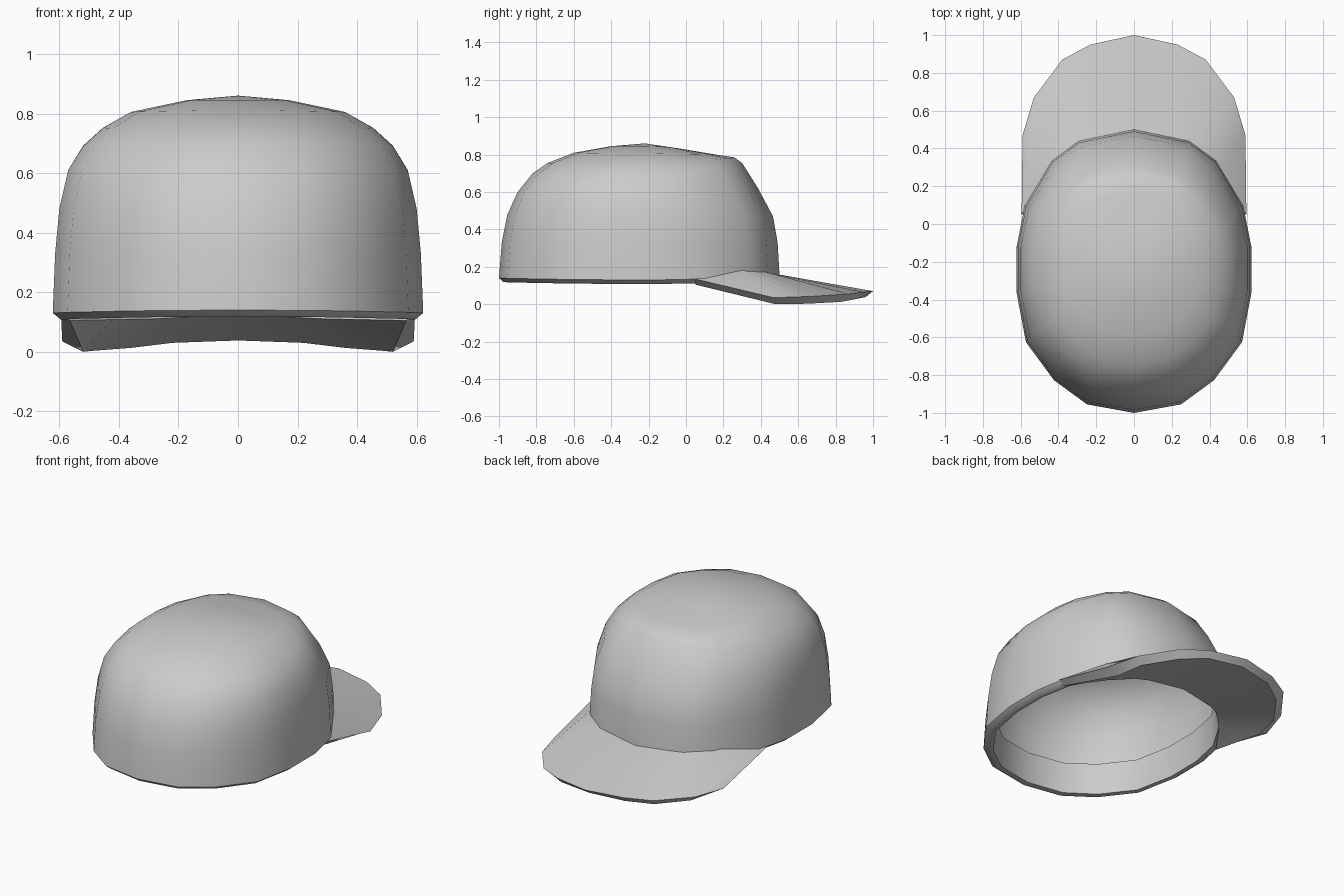
import bpy, bmesh, math

if "Cube" in bpy.data.objects:
    bpy.data.objects.remove(bpy.data.objects["Cube"])

# plan outline of the crown, right half, from front (-y) to brim side (+y), normalised
HALF = [(0, -1), (.4, -.94), (.68, -.77), (.92, -.5), (1, -.15),
        (1, .17), (.93, .46), (.7, .78), (.47, .92), (0, 1)]
PLAN = HALF + [(-x, y) for x, y in HALF[-2:0:-1]]


def finish(bm, name, angle):
    bmesh.ops.recalc_face_normals(bm, faces=bm.faces)
    me = bpy.data.meshes.new(name)
    bm.to_mesh(me)
    bm.free()
    ob = bpy.data.objects.new(name, me)
    bpy.context.collection.objects.link(ob)
    bpy.ops.object.select_all(action='DESELECT')
    ob.select_set(True)
    bpy.context.view_layer.objects.active = ob
    bpy.ops.object.shade_smooth_by_angle(angle=math.radians(angle))
    return ob


def ring(bm, yb, zb, yf, zf, w, zs):
    c, h = (yb + yf) / 2, (yf - yb) / 2
    return [bm.verts.new((u * w, c + v * h, zs + ((zb if v < 0 else zf) - zs) * v * v))
            for u, v in PLAN]


def bridge(bm, a, b, closed=True):
    n = len(a)
    for i in range(n if closed else n - 1):
        j = (i + 1) % n
        bm.faces.new((a[i], a[j], b[j], b[i]))


# crown: inner sweatband, turned rim, then the dome rings
# (back y, back z, brim-side y, brim-side z, half width, side z)
RINGS = [
    (-.93, .31, .43, .31, .555, .30),
    (-.94, .12, .44, .12, .57, .11),
    (-.975, .118, .475, .13, .595, .108),
    (-1.0, .14, .50, .155, .622, .13),
    (-.985, .33, .49, .33, .614, .33),
    (-.955, .48, .465, .47, .60, .48),
    (-.90, .60, .385, .62, .57, .61),
    (-.82, .70, .30, .755, .52, .69),
    (-.74, .755, .26, .785, .455, .75),
    (-.60, .81, .16, .80, .36, .805),
    (-.40, .845, -.03, .832, .17, .845),
]
bm = bmesh.new()
loops = [ring(bm, *r) for r in RINGS]
for a, b in zip(loops, loops[1:]):
    bridge(bm, a, b)
top = bm.verts.new((0, -.22, .86))
last = loops[-1]
for i, v in enumerate(last):
    bm.faces.new((v, last[(i + 1) % len(last)], top))
finish(bm, "cap_crown", 45)

# brim: four edge curves (half of each), mirrored and joined into a solid tongue
TOP_IN = [(0, .49, .16), (.2, .455, .165), (.31, .415, .175), (.45, .28, .19), (.595, .05, .135)]
TOP_OUT = [(0, 1, .07), (.23, .95, .065), (.38, .87, .055), (.53, .67, .042), (.59, .47, .035)]
BOT_OUT = [(0, .96, .038), (.22, .92, .03), (.36, .83, .013), (.49, .65, .003), (.52, .48, 0)]
BOT_IN = [(0, .44, .12), (.2, .41, .115), (.3, .37, .11), (.42, .25, .108), (.565, .05, .105)]
bm = bmesh.new()
curves = []
for half in (TOP_IN, TOP_OUT, BOT_OUT, BOT_IN):
    full = [(-x, y, z) for x, y, z in half[:0:-1]] + half
    curves.append([bm.verts.new(p) for p in full])
for a, b in zip(curves, curves[1:] + curves[:1]):
    bridge(bm, a, b, closed=False)
for e in (0, -1):
    bm.faces.new([c[e] for c in curves])
finish(bm, "cap_brim", 40)
